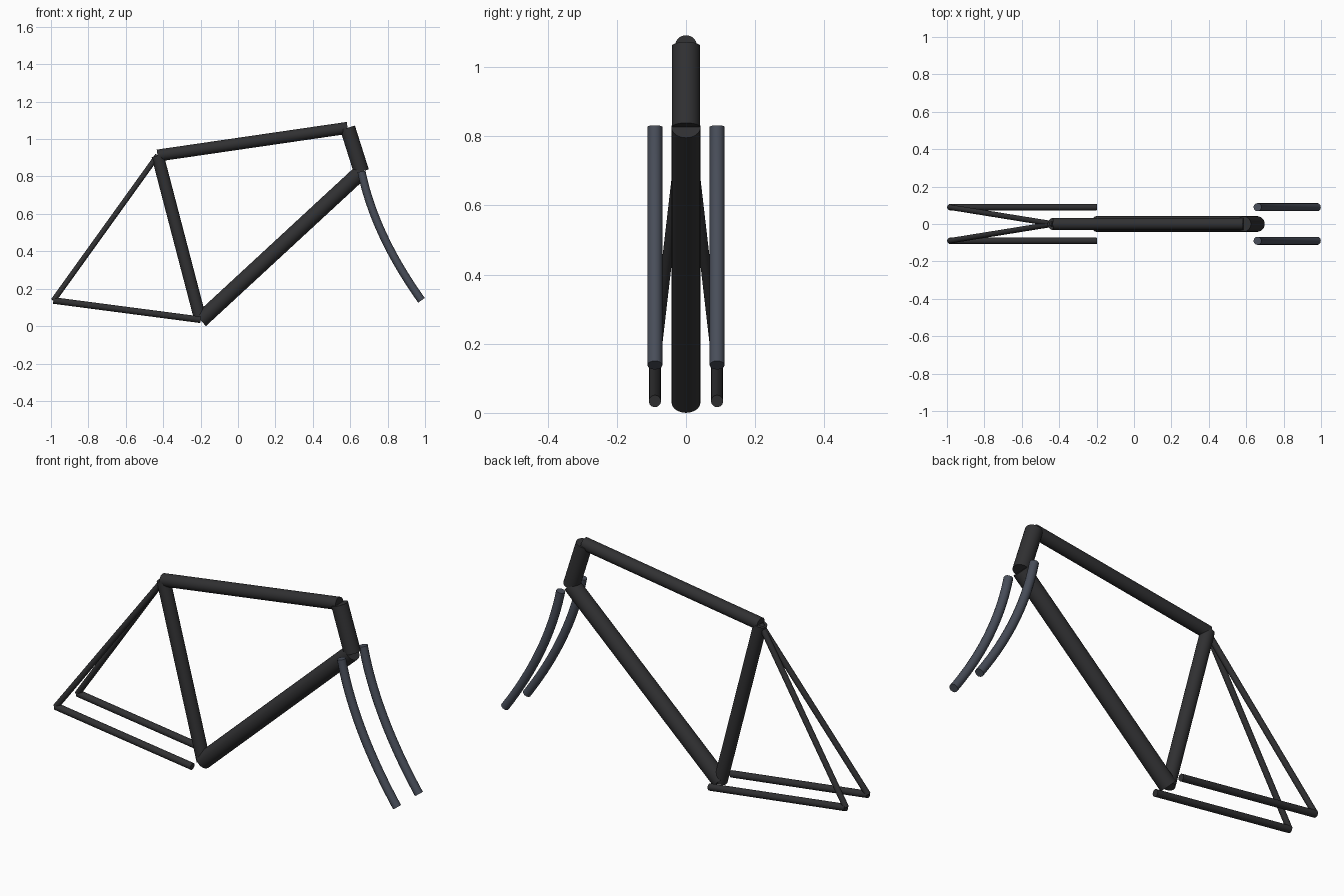
import bpy
import math
from mathutils import Vector

if "Cube" in bpy.data.objects:
    bpy.data.objects.remove(bpy.data.objects["Cube"])


def material(name, rgb):
    m = bpy.data.materials.new(name)
    m.diffuse_color = (*rgb, 1)
    m.use_nodes = True
    m.node_tree.nodes["Principled BSDF"].inputs["Base Color"].default_value = m.diffuse_color
    return m


FRAME = material("dark_frame", (0.03, 0.03, 0.032))
FORK = material("fork_grey", (0.065, 0.075, 0.1))


def finish(ob, name, mat):
    ob.name = name
    ob.data.materials.append(mat)
    bpy.ops.object.shade_smooth_by_angle(angle=math.radians(40))


def tube(name, a, b, r):
    """Straight capped tube between two points."""
    a, b = Vector(a), Vector(b)
    d = b - a
    bpy.ops.mesh.primitive_cylinder_add(
        vertices=24, radius=r, depth=d.length, location=(a + b) / 2,
        rotation=d.to_track_quat('Z', 'Y').to_euler())
    finish(bpy.context.object, name, FRAME)


def curved_tube(name, p0, p1, p2, r):
    """Capped tube swept along a quadratic bend."""
    cu = bpy.data.curves.new(name, 'CURVE')
    cu.dimensions = '3D'
    cu.bevel_depth = r
    cu.bevel_resolution = 4
    cu.use_fill_caps = True
    cu.resolution_u = 20
    sp = cu.splines.new('BEZIER')
    sp.bezier_points.add(1)
    p0, p1, p2 = Vector(p0), Vector(p1), Vector(p2)
    for bp, p in zip(sp.bezier_points, (p0, p2)):
        bp.handle_left_type = bp.handle_right_type = 'FREE'
        bp.co = p
        bp.handle_left = bp.handle_right = p + (p1 - p) * 2 / 3
    ob = bpy.data.objects.new(name, cu)
    bpy.context.collection.objects.link(ob)
    bpy.ops.object.select_all(action='DESELECT')
    ob.select_set(True)
    bpy.context.view_layer.objects.active = ob
    bpy.ops.object.convert(target='MESH')
    finish(bpy.context.object, name, FORK)


# Joints of the frame
crank = (-0.2, 0, 0.031)
seat = (-0.43, 0, 0.912)
head_top = (0.586, 0, 1.06)
head_low = (0.66, 0, 0.826)

# Main triangle
tube("seat_tube", crank, seat, 0.033)
tube("top_tube", seat, head_top, 0.032)
tube("down_tube", crank, head_low, 0.042)
tube("head_tube", head_top, head_low, 0.041)

# Paired rear stays and fork blades
for side, y in (("left", 0.09), ("right", -0.09)):
    axle = (-0.987, y, 0.137)
    tube("chain_stay_" + side, axle, (-0.2, y, 0.034), 0.0175)
    tube("seat_stay_" + side, axle, seat, 0.0145)
    curved_tube("fork_blade_" + side, (0.66, y, 0.827), (0.73, y, 0.49),
                (0.981, y, 0.138), 0.0217)
